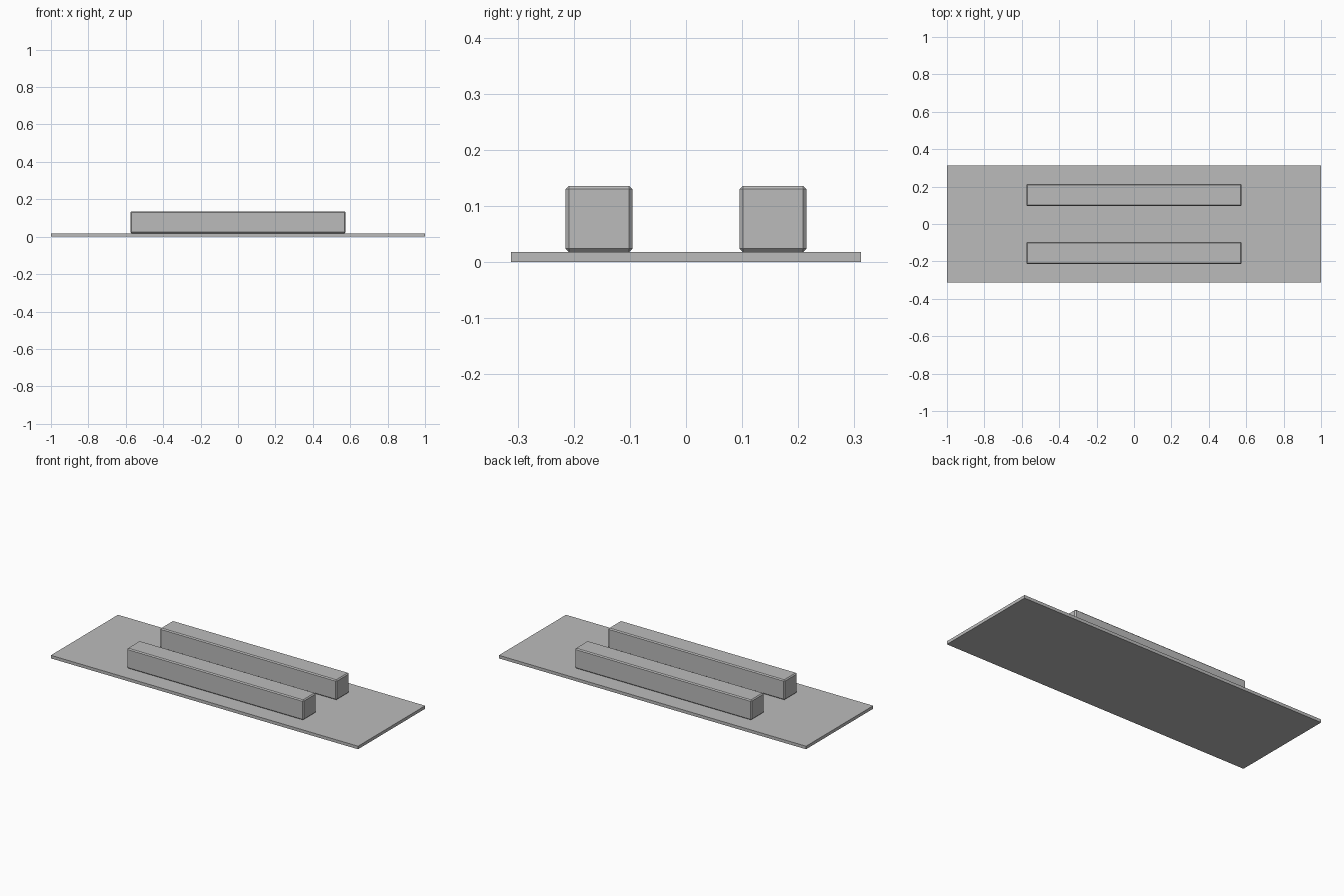
import bpy

cube = bpy.data.objects.get("Cube")
if cube:
    bpy.data.objects.remove(cube, do_unlink=True)

# Single plain grey
grey = bpy.data.materials.new("plain_grey")
grey.use_nodes = True
colour = (0.5, 0.5, 0.5, 1.0)
grey.diffuse_color = colour
grey.node_tree.nodes["Principled BSDF"].inputs["Base Color"].default_value = colour


def box(name, size, centre, chamfer=0.0):
    """Flat-shaded box with optional chamfered edges."""
    bpy.ops.mesh.primitive_cube_add(size=1, location=centre)
    ob = bpy.context.object
    ob.name = name
    ob.scale = size
    bpy.ops.object.transform_apply(location=False, rotation=False, scale=True)
    ob.data.materials.append(grey)
    if chamfer:
        bevel = ob.modifiers.new("chamfer", "BEVEL")
        bevel.width = chamfer
        bevel.segments = 1
    return ob


# Thin base plate
plate_top = 0.018
box("base_plate", (2.0, 0.624, plate_top), (0, 0, plate_top / 2))

# Two parallel chamfered bars resting on the plate
bar_height = 0.118
for name, side in (("front_bar", -1), ("back_bar", 1)):
    box(name, (1.15, 0.119, bar_height),
        (0, side * 0.155, plate_top + bar_height / 2), chamfer=0.006)
